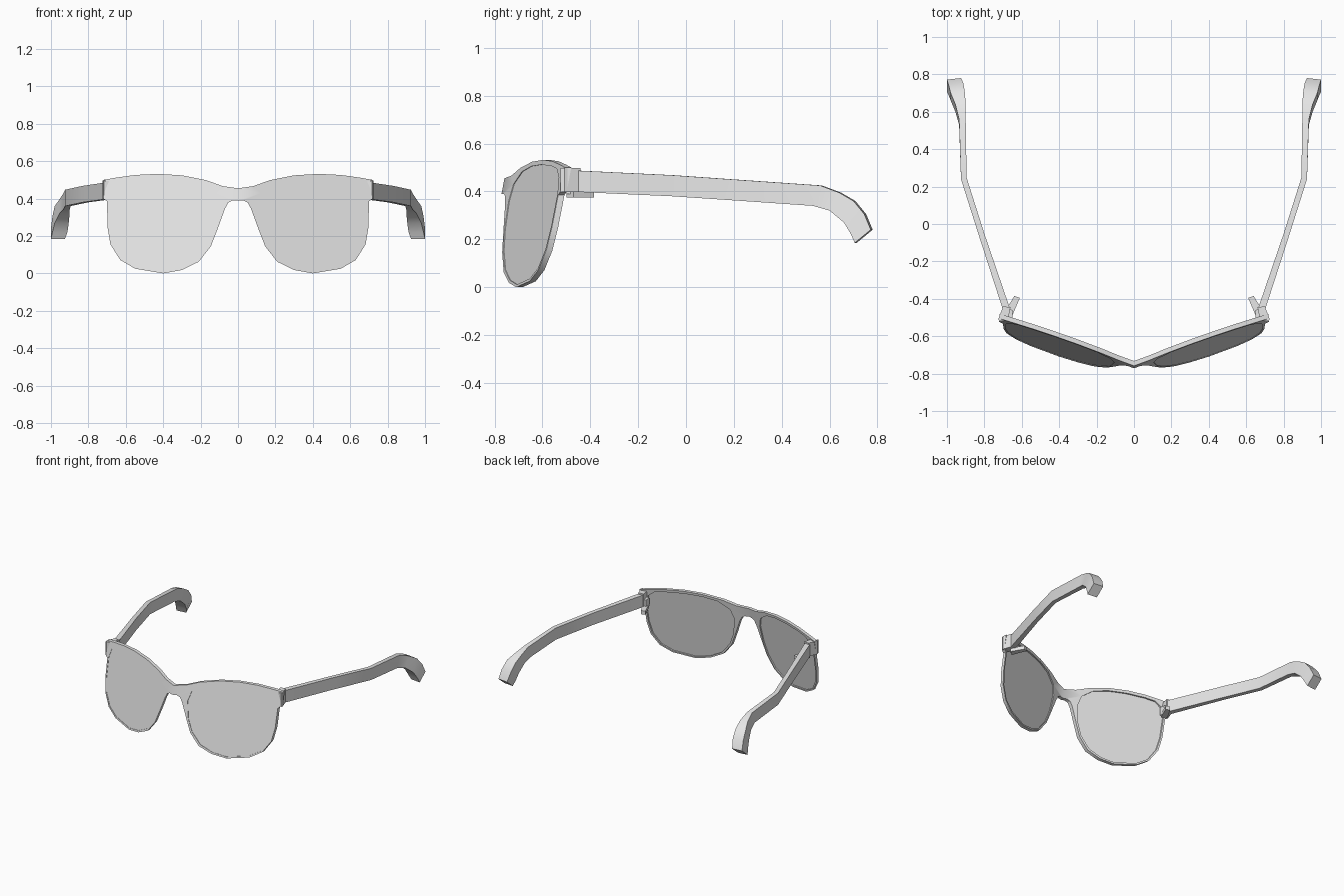
import bpy
import bmesh

cube = bpy.data.objects.get("Cube")
if cube:
    bpy.data.objects.remove(cube, do_unlink=True)

grey = bpy.data.materials.new("light_grey")
grey.use_nodes = True
grey.diffuse_color = (0.8, 0.8, 0.8, 1)
grey.node_tree.nodes["Principled BSDF"].inputs["Base Color"].default_value = (0.8, 0.8, 0.8, 1)


def finish(name, bm):
    """Turn a left-half bmesh into a mirrored, shaded object."""
    bmesh.ops.recalc_face_normals(bm, faces=bm.faces)
    # drop walls lying on the mirror plane
    seam = [f for f in bm.faces if all(abs(v.co.x) < 1e-4 for v in f.verts)]
    bmesh.ops.delete(bm, geom=seam, context="FACES")
    mesh = bpy.data.meshes.new(name)
    bm.to_mesh(mesh)
    bm.free()
    mesh.materials.append(grey)
    obj = bpy.data.objects.new(name, mesh)
    bpy.context.collection.objects.link(obj)
    mirror = obj.modifiers.new("Mirror", "MIRROR")
    mirror.use_axis[0] = True
    bpy.ops.object.select_all(action="DESELECT")
    obj.select_set(True)
    bpy.context.view_layer.objects.active = obj
    bpy.ops.object.shade_smooth_by_angle(angle=0.5)
    return obj


def front_plate(name, outlines, thickness, inset):
    """Extrude x/z outlines, then lean them onto the swept-back front plane."""
    curve = bpy.data.curves.new(name + "_profile", "CURVE")
    curve.dimensions = "2D"
    curve.fill_mode = "BOTH"
    curve.extrude = thickness / 2
    for points in outlines:
        spline = curve.splines.new("POLY")
        spline.points.add(len(points) - 1)
        for p, (x, z) in zip(spline.points, points):
            p.co = (x, z, 0, 1)
        spline.use_cyclic_u = True
    helper = bpy.data.objects.new(name + "_profile", curve)
    bpy.context.collection.objects.link(helper)
    deps = bpy.context.evaluated_depsgraph_get()
    mesh = bpy.data.meshes.new_from_object(helper.evaluated_get(deps))
    bm = bmesh.new()
    bm.from_mesh(mesh)
    bpy.data.objects.remove(helper, do_unlink=True)
    bpy.data.meshes.remove(mesh)
    bmesh.ops.remove_doubles(bm, verts=bm.verts, dist=1e-4)
    for v in bm.verts:
        x, z, depth = v.co
        y = -0.845 + 0.34 * x + 0.19 * z + depth + thickness / 2 + inset
        v.co = (x, y, z)
    return finish(name, bm)


def loft(name, sections):
    """Bridge a run of four-cornered sections and cap the ends."""
    bm = bmesh.new()
    rings = [[bm.verts.new(c) for c in s] for s in sections]
    for a, b in zip(rings, rings[1:]):
        for i in range(4):
            j = (i + 1) % 4
            bm.faces.new((a[i], a[j], b[j], b[i]))
    bm.faces.new(rings[0])
    bm.faces.new(rings[-1])
    return finish(name, bm)


def block(name, plan, low, high):
    """Upright prism from a four-cornered plan."""
    return loft(name, [[(x, y, z) for x, y in plan] for z in (low, high)])


# Frame front: brow, rim and bridge around the lens opening
rim = [(0, .455), (.08, .466), (.17, .498), (.3, .524), (.43, .532), (.55, .526),
       (.65, .512), (.72, .5), (.72, .4), (.7, .385), (.698, .25), (.682, .155),
       (.63, .072), (.55, .025), (.4, 0), (.3, .018), (.21, .062), (.145, .145),
       (.11, .235), (.07, .345), (.052, .378), (.03, .39), (0, .39)]
opening = [(.105, .36), (.125, .43), (.2, .483), (.3, .505), (.42, .512), (.55, .506),
           (.62, .495), (.665, .46), (.688, .39), (.686, .25), (.67, .16), (.622, .08),
           (.545, .036), (.4, .011), (.305, .029), (.22, .072), (.156, .152), (.122, .24)]
front_plate("frame_front", [rim, opening], 0.026, 0)
front_plate("lenses", [opening], 0.012, 0.003)

# End pieces and hinge prongs
block("end_pieces", [(.72, -.525), (.725, -.508), (.7, -.44), (.66, -.445)], .398, .497)
block("end_piece_backs", [(.72, -.52), (.7, -.45), (.66, -.445), (.675, -.515)], .398, .495)
block("hinge_prongs", [(.655, -.5), (.69, -.47), (.64, -.385), (.61, -.395)], .375, .402)
block("hinge_plates", [(.65, -.5), (.675, -.5), (.675, -.45), (.65, -.46)], .39, .45)

# Temple arms: top y, top z, bottom y, bottom z, outer x, inner x
stations = [(-.455, .487, -.455, .398, .702, .665), (-.06, .468, -.06, .38, .83, .8),
            (.24, .447, .24, .36, .925, .895), (.56, .425, .53, .34, .935, .9),
            (.64, .395, .6, .32, .955, .9), (.7, .36, .66, .27, .98, .905),
            (.745, .305, .69, .22, .992, .912), (.772, .24, .705, .185, 1, .925)]
loft("temple_arms", [[(xo, yt, zt), (xi, yt + .008, zt), (xi, yb + .008, zb), (xo, yb, zb)]
                     for yt, zt, yb, zb, xo, xi in stations])
